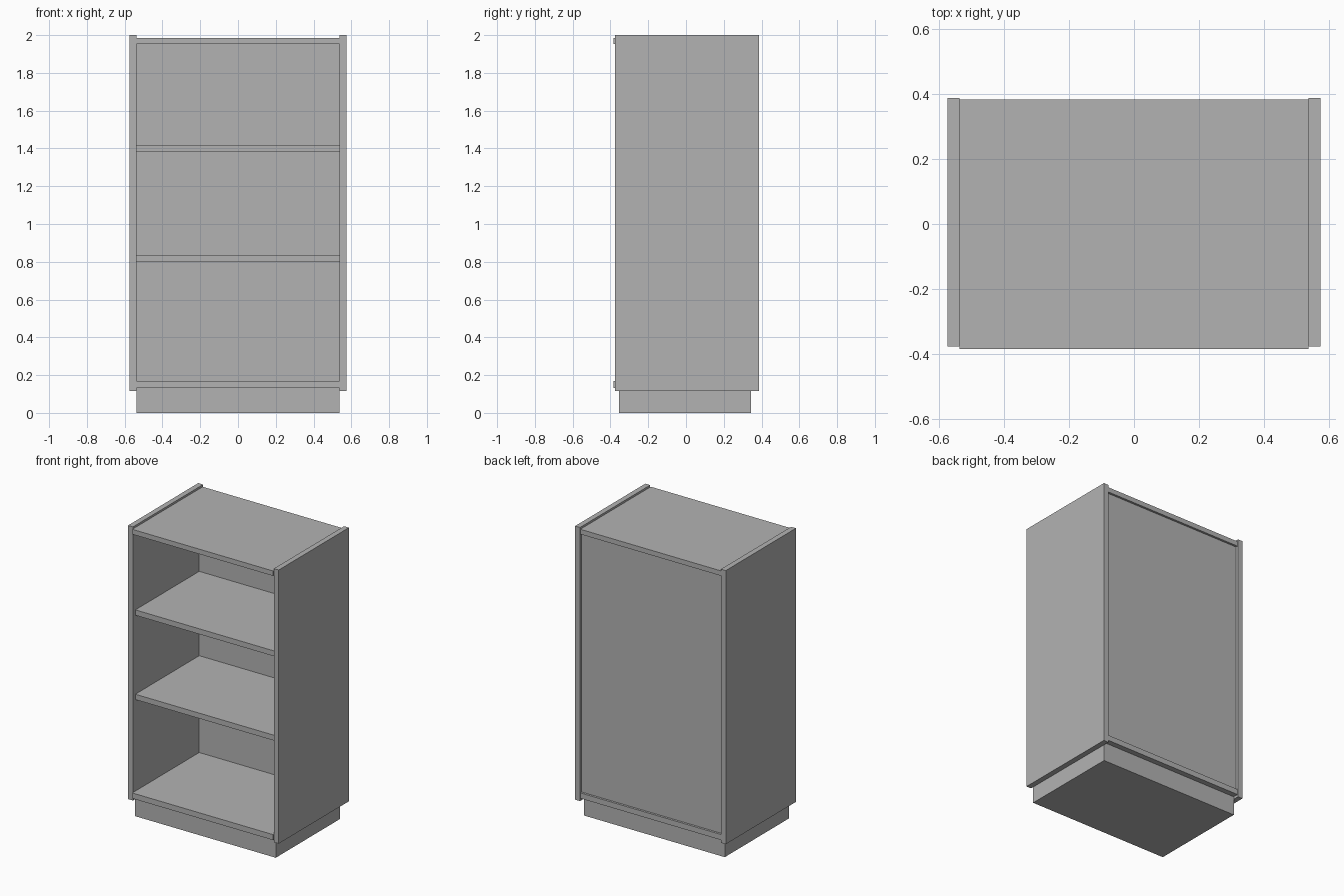
import bpy

cube = bpy.data.objects.get("Cube")
if cube:
    bpy.data.objects.remove(cube, do_unlink=True)

# Single flat finish
grey = bpy.data.materials.new("plain_grey")
grey.use_nodes = True
colour = (0.45, 0.45, 0.45, 1)
grey.diffuse_color = colour
grey.node_tree.nodes["Principled BSDF"].inputs["Base Color"].default_value = colour


def board(name, x, y, z):
    """Rectangular board spanning the given (low, high) ranges."""
    spans = (x, y, z)
    bpy.ops.mesh.primitive_cube_add(size=1, location=[(a + b) / 2 for a, b in spans])
    obj = bpy.context.object
    obj.name = name
    obj.scale = [b - a for a, b in spans]
    bpy.ops.object.transform_apply(location=False, rotation=False, scale=True)
    obj.data.materials.append(grey)
    return obj


INNER, OUTER = 0.537, 0.574
THICK = 0.037
inside = (-INNER, INNER)
carcass_depth = (-0.384, 0.383)

# Side panels, standing slightly proud at the top and back
board("left_side", (INNER, OUTER), (-0.377, 0.387), (0.115, 2.0))
board("right_side", (-OUTER, -INNER), (-0.377, 0.387), (0.115, 2.0))

# Top and bottom boards
board("top_panel", inside, carcass_depth, (1.952, 1.986))
board("bottom_panel", inside, carcass_depth, (0.132, 0.17))

# Inset shelves
for name, z in (("lower_shelf", 0.80), ("upper_shelf", 1.381)):
    board(name, inside, (-0.35, 0.345), (z, z + THICK))

# Recessed back and plinth
board("back_panel", inside, (0.345, 0.368), (0.17, 1.952))
board("plinth", inside, (-0.356, 0.345), (0, 0.132))
